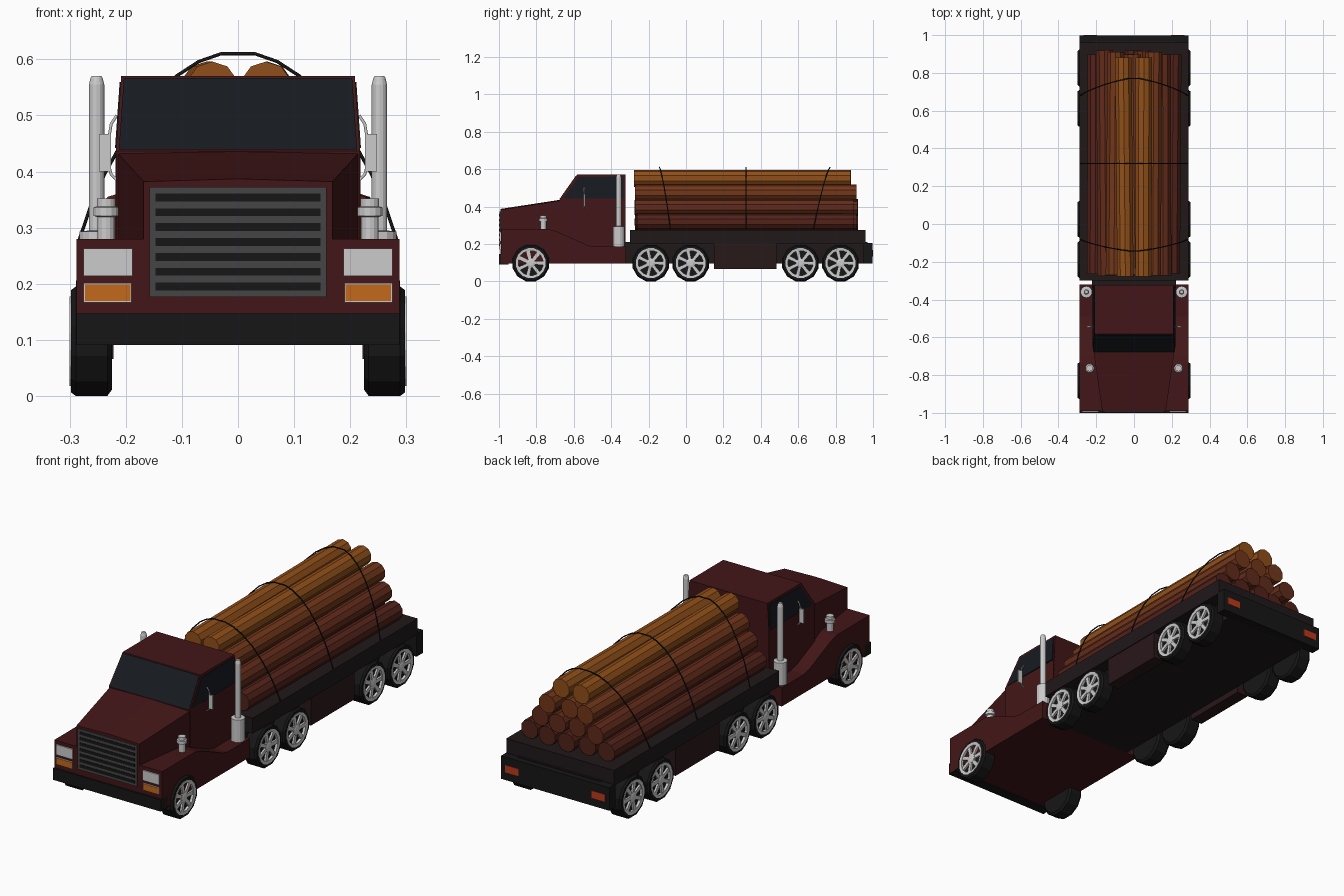
import bpy, bmesh, math, random

if "Cube" in bpy.data.objects:
    bpy.data.objects.remove(bpy.data.objects["Cube"])
random.seed(4)


def mat(name, r, g, b):
    m = bpy.data.materials.new(name)
    m.diffuse_color = (r, g, b, 1)
    m.use_nodes = True
    m.node_tree.nodes["Principled BSDF"].inputs["Base Color"].default_value = m.diffuse_color
    return m


RED = mat("dark_red_paint", 0.055, 0.008, 0.009)
BLACK = mat("black", 0.008, 0.008, 0.008)
BED = mat("bed_black", 0.014, 0.009, 0.010)
SKIRT = mat("skirt_brown", 0.022, 0.009, 0.010)
GLASS = mat("glass", 0.008, 0.011, 0.015)
GREY = mat("grille_grey", 0.06, 0.06, 0.06)
CHROME = mat("chrome", 0.62, 0.62, 0.62)
ORANGE = mat("indicator_orange", 0.55, 0.14, 0.01)
TAIL = mat("tail_light_red", 0.5, 0.04, 0.01)
WOOD = [mat("wood_0", 0.085, 0.016, 0.010), mat("wood_1", 0.12, 0.024, 0.010),
        mat("wood_2", 0.17, 0.038, 0.010), mat("wood_3", 0.28, 0.078, 0.010)]


def make(name, bm, m, loc=(0, 0, 0), mirror=False):
    bmesh.ops.recalc_face_normals(bm, faces=bm.faces)
    me = bpy.data.meshes.new(name)
    bm.to_mesh(me)
    bm.free()
    me.materials.append(m)
    return place(name, me, loc, mirror)


def place(name, data, loc=(0, 0, 0), mirror=False):
    ob = bpy.data.objects.new(name, data)
    ob.location = loc
    bpy.context.collection.objects.link(ob)
    if mirror:
        ob.modifiers.new("mirror", 'MIRROR').use_mirror_merge = False
    return ob


def loft(name, a, b, m, mirror=False, loc=(0, 0, 0)):
    """Closed solid between two matching outlines."""
    bm = bmesh.new()
    va, vb = [bm.verts.new(p) for p in a], [bm.verts.new(p) for p in b]
    n = len(va)
    for i in range(n):
        j = (i + 1) % n
        bm.faces.new((va[i], va[j], vb[j], vb[i]))
    bm.faces.new(va)
    bm.faces.new(vb)
    return make(name, bm, m, loc, mirror)


def prism(name, prof, half, m):
    """Side profile (y, z) spread across the width; half may depend on z."""
    h = half if callable(half) else lambda z: half
    return loft(name, [(-h(z), y, z) for y, z in prof], [(h(z), y, z) for y, z in prof], m)


def box(name, x0, x1, y0, y1, z0, z1, m, mirror=False):
    prof = [(y0, z0), (y1, z0), (y1, z1), (y0, z1)]
    return loft(name, [(x0, *p) for p in prof], [(x1, *p) for p in prof], m, mirror)


def lathe(prof, n, along_x=False, offset=(0, 0), closed=False):
    """Turn (radius, height) points round z, or round x for wheels."""
    bm = bmesh.new()
    rings = []
    for r, h in prof:
        ring = []
        for i in range(n):
            t = 2 * math.pi * (i + 0.5) / n
            c, s = r * math.cos(t), r * math.sin(t)
            ring.append(bm.verts.new((h, s, c) if along_x else (c + offset[0], s + offset[1], h)))
        rings.append(ring)
    pairs = list(zip(rings, rings[1:])) + ([(rings[-1], rings[0])] if closed else [])
    for a, b in pairs:
        for i in range(n):
            bm.faces.new((a[i], a[(i + 1) % n], b[(i + 1) % n], b[i]))
    if not closed:
        bm.faces.new(rings[0])
        bm.faces.new(rings[-1])
    return bm


def wire(name, pts, radius, m, mirror=False):
    cu = bpy.data.curves.new(name, 'CURVE')
    cu.dimensions = '3D'
    cu.bevel_depth = radius
    cu.bevel_resolution = 1
    cu.use_fill_caps = True
    sp = cu.splines.new('POLY')
    sp.points.add(len(pts) - 1)
    for p, co in zip(sp.points, pts):
        p.co = (*co, 1)
    cu.materials.append(m)
    return place(name, cu, (0, 0, 0), mirror)


# Cab: fenders with running boards, hood, cabin
prism("fenders_and_steps", [(-0.99, 0.095), (-0.99, 0.28), (-0.74, 0.28), (-0.69, 0.266), (-0.53, 0.195),
                            (-0.49, 0.185), (-0.32, 0.185), (-0.32, 0.095)], 0.288, RED)


def section(y, w, zt, crown):
    return [(-w, y, 0.1), (w, y, 0.1), (w, y, zt), (0, y, zt + crown), (-w, y, zt)]


loft("hood", section(-0.992, 0.168, 0.382, 0.005), section(-0.66, 0.216, 0.434, 0.004), RED)


def cab_half(z):
    return 0.218 - max(0, z - 0.43) * 0.07


prism("cabin", [(-0.675, 0.1), (-0.675, 0.437), (-0.582, 0.57), (-0.323, 0.57), (-0.323, 0.43),
                (-0.323, 0.1)], cab_half, RED)
prism("windshield", [(-0.677, 0.439), (-0.587, 0.567), (-0.58, 0.567), (-0.67, 0.439)],
      lambda z: cab_half(z) - 0.005, GLASS)
prism("side_windows", [(-0.655, 0.442), (-0.575, 0.557), (-0.335, 0.56), (-0.335, 0.442)],
      lambda z: cab_half(z) + 0.002, GLASS)

# Grille, bumper and front lights
box("grille", -0.158, 0.158, -0.997, -0.97, 0.176, 0.372, GREY)
for i in range(7):
    z = 0.195 + i * 0.0265
    box("grille_slot", -0.147, 0.147, -0.999, -0.98, z - 0.007, z + 0.007, BLACK)
box("front_bumper", -0.288, 0.288, -1, -0.95, 0.091, 0.147, BLACK)
box("headlight", 0.188, 0.275, -0.996, -0.97, 0.214, 0.263, CHROME, True)
box("indicator_frame", 0.19, 0.275, -0.995, -0.97, 0.167, 0.201, CHROME, True)
box("indicator", 0.192, 0.273, -0.997, -0.97, 0.169, 0.199, ORANGE, True)

# Exhaust stacks, air cleaners and mirrors
make("exhaust_stack", lathe([(0.031, 0.185), (0.031, 0.293), (0.014, 0.295), (0.014, 0.555), (0.011, 0.567),
                             (0.009, 0.57)], 14, offset=(0.252, -0.36)), CHROME, mirror=True)
make("air_cleaner", lathe([(0.016, 0.28), (0.016, 0.319), (0.023, 0.321), (0.023, 0.336), (0.017, 0.338),
                           (0.017, 0.352)], 14, offset=(0.235, -0.763)), CHROME, mirror=True)
box("mirror", 0.226, 0.248, -0.549, -0.541, 0.4, 0.467, CHROME, True)
wire("mirror_arm", [(0.216, -0.545, 0.5), (0.226, -0.545, 0.485), (0.23, -0.545, 0.46), (0.23, -0.545, 0.41),
                    (0.226, -0.545, 0.395), (0.216, -0.545, 0.385)], 0.003, CHROME, True)

# Flat bed, chassis, side skirts and rear bumper
box("bed", -0.288, 0.288, -0.3, 0.96, 0.2, 0.275, BED)
box("chassis", -0.222, 0.222, -0.34, 0.97, 0.095, 0.21, BED)
box("side_skirt", 0.222, 0.284, 0.15, 0.485, 0.066, 0.205, SKIRT, True)
box("rear_bumper", -0.289, 0.289, 0.95, 0.998, 0.095, 0.206, BLACK)
box("tail_light", 0.195, 0.268, 0.98, 1.0, 0.133, 0.168, TAIL, True)

# Wheels: tyre, dark dish, bright rim, spokes and hub
CZ = 0.0975
tyre = lathe([(0.09, 0.225), (0.101, 0.233), (0.101, 0.289), (0.094, 0.298), (0.079, 0.298), (0.075, 0.286)],
             12, True)
rim = lathe([(0.081, 0.294), (0.081, 0.300), (0.067, 0.298), (0.067, 0.286)], 16, True, closed=True)
hub = lathe([(0.025, 0.285), (0.025, 0.297), (0.014, 0.3)], 10, True)
spokes = bmesh.new()
for i in range(7):
    t = 2 * math.pi * i / 7
    vs = []
    for x in (0.287, 0.296):
        for r, w in ((0.015, -0.008), (0.015, 0.008), (0.072, 0.010), (0.072, -0.010)):
            vs.append(spokes.verts.new((x, r * math.cos(t) - w * math.sin(t), r * math.sin(t) + w * math.cos(t))))
    for f in ((0, 1, 2, 3), (4, 5, 6, 7), (0, 1, 5, 4), (1, 2, 6, 5), (2, 3, 7, 6), (3, 0, 4, 7)):
        spokes.faces.new([vs[k] for k in f])
axles = (-0.83, -0.188, 0.025, 0.612, 0.826)
for name, bm, m in (("tyre", tyre, BLACK), ("rim", rim, CHROME), ("hub", hub, CHROME), ("spokes", spokes, CHROME)):
    first = make(name, bm, m, (0, axles[0], CZ), True)
    for y in axles[1:]:
        place(name, first.data, (0, y, CZ), True)

# Log pile: rows of five, four, three and two
for row in range(4):
    count = 5 - row
    for i in range(count):
        x = (i - (count - 1) / 2) * 0.102
        y0 = -0.26 - 0.015 * random.random() - (0.005 if row == 3 else 0)
        y1 = 0.895 + 0.03 * random.random() - (0.03 if row == 3 else 0)
        bpy.ops.mesh.primitive_cylinder_add(
            vertices=10, radius=0.0455, depth=y1 - y0, location=(x, (y0 + y1) / 2, 0.318 + row * 0.0775),
            rotation=(math.pi / 2, 0, random.uniform(-0.012, 0.012)))
        log = bpy.context.object
        log.name = "log"
        log.data.materials.append(WOOD[row])

# Straps over the load, the outer two leaning towards the middle at their ends
arc = [(0.285, 0.272), (0.262, 0.34), (0.238, 0.395), (0.205, 0.455), (0.16, 0.52), (0.11, 0.57), (0.07, 0.596),
       (0.03, 0.61)]
for y, lean in ((-0.142, 0.06), (0.32, 0), (0.77, -0.09)):
    half = [(x, y + lean * ((0.61 - z) / 0.338) ** 0.75, z) for x, z in arc]
    wire("strap", half + [(-p[0], p[1], p[2]) for p in reversed(half)], 0.003, BLACK)
